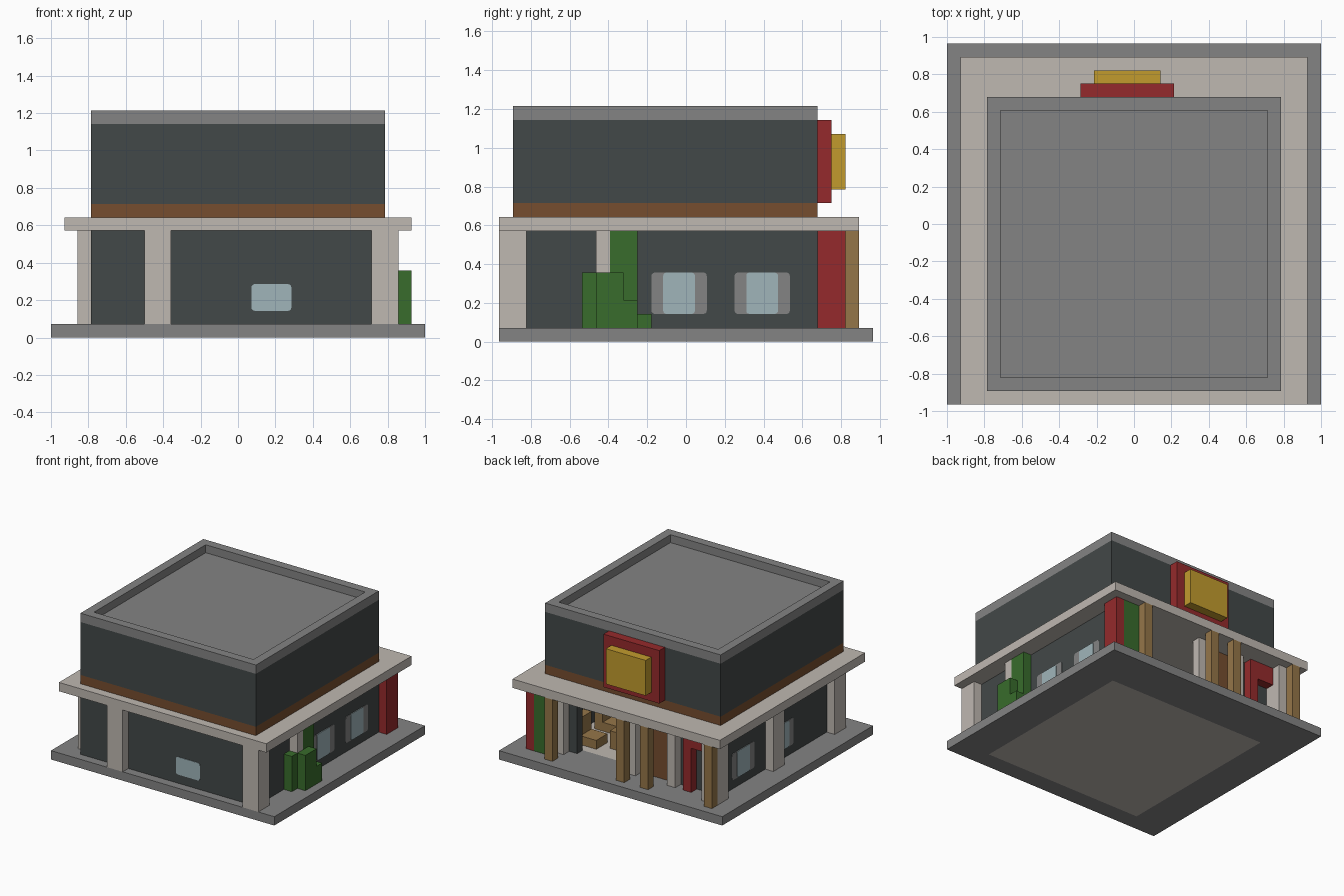
import bpy, bmesh
from mathutils import Vector

cube = bpy.data.objects.get("Cube")
if cube:
    bpy.data.objects.remove(cube, do_unlink=True)

# Everything sits on a regular block grid
U = 1 / 14
ORIGIN = Vector((-14 * U, -13.5 * U, 0))


def material(name, r, g, b):
    m = bpy.data.materials.new(name)
    m.use_nodes = True
    m.diffuse_color = (r, g, b, 1)
    m.node_tree.nodes["Principled BSDF"].inputs["Base Color"].default_value = (r, g, b, 1)
    return m


GREY = material("concrete grey", .23, .23, .23)
STONE = material("pale stone", .52, .48, .44)
DARK = material("dark slate", .055, .065, .065)
BROWN = material("brown wood", .18, .075, .028)
RED = material("red", .3, .023, .025)
GOLD = material("gold", .54, .33, .027)
GREEN = material("leaf green", .04, .15, .025)
GLASS = material("pale blue glass", .35, .46, .49)
TAN = material("tan wood", .3, .18, .066)


def box(name, mat, x, y, z, round_axis=None):
    """Block spanning grid ranges x, y, z; optionally rounded around one axis."""
    lo, hi = (ORIGIN + U * Vector((x[n], y[n], z[n])) for n in (0, 1))
    bm = bmesh.new()
    bmesh.ops.create_cube(bm, size=1)
    for v in bm.verts:
        v.co = (lo + hi) / 2 + v.co * (hi - lo)
    if round_axis is not None:
        edges = [e for e in bm.edges
                 if abs((e.verts[0].co - e.verts[1].co).normalized()[round_axis]) > .9]
        bmesh.ops.bevel(bm, geom=edges, offset=.018, segments=3, profile=.5, affect='EDGES')
    mesh = bpy.data.meshes.new(name)
    bm.to_mesh(mesh)
    bm.free()
    mesh.materials.append(mat)
    obj = bpy.data.objects.new(name, mesh)
    bpy.context.collection.objects.link(obj)
    return obj


def ring(name, mat, x, y, inner_x, inner_y, z):
    """Rectangular frame made of four strips."""
    box(name + "_front", mat, x, (y[0], inner_y[0]), z)
    box(name + "_back", mat, x, (inner_y[1], y[1]), z)
    box(name + "_right", mat, (x[0], inner_x[0]), inner_y, z)
    box(name + "_left", mat, (inner_x[1], x[1]), inner_y, z)


FULL = (1, 8)

# Pavement, interior floor and canopy
ring("pavement", GREY, (0, 28), (0, 27), (4, 24), (2, 22), (0, 1))
box("interior_floor", STONE, (4, 24), (2, 22), (0, 1))
box("canopy", STONE, (1, 27), (0, 26), (8, 9))

# Upper storey with recessed roof
box("upper_trim", BROWN, (3, 25), (1, 23), (9, 10))
box("upper_wall", DARK, (3, 25), (1, 23), (10, 15.9))
box("roof", GREY, (4, 24), (2, 22), (15.9, 16.1))
ring("parapet_base", DARK, (3, 25), (1, 23), (4, 24), (2, 22), (15.9, 16))
ring("parapet", GREY, (3, 25), (1, 23), (4, 24), (2, 22), (16, 17))

# Sign board with a plain raised panel
box("sign_board", RED, (10, 17), (23, 24), (10, 16))
box("sign_panel", GOLD, (11, 16), (24, 25), (11, 15))

# Ground floor walls
box("front_wall", DARK, (4, 24), (1, 2), FULL)
box("right_wall", DARK, (3, 4), (1, 23), FULL)
box("left_wall", DARK, (24, 25), (1, 23), FULL)
box("back_wall_entry", DARK, (4, 9), (22, 23), FULL)
box("back_wall_wood", BROWN, (9, 12), (22, 23), FULL)
box("back_wall_end", DARK, (21, 24), (22, 23), FULL)

# Stone pillars
for name, x, y in (
    ("front_pillar", (7, 9), (0, 1)),
    ("front_corner_pillar", (24, 26), (0, 2)),
    ("right_front_pillar", (2, 3), (2, 4)),
    ("right_middle_pillar", (2, 3), (13, 15)),
    ("left_pillar", (25, 26), (7, 8)),
    ("back_corner_pillar", (2, 4), (23, 25)),
    ("back_pillar_a", (8, 9), (23, 24)),
    ("back_pillar_b", (13, 14), (23, 24)),
    ("back_pillar_c", (22, 23), (23, 24)),
):
    box(name, STONE, x, y, FULL)

# Wooden posts along the back
for i in (2, 10, 13, 22):
    box("wooden_post", TAN, (i, i + 1), (25, 26), FULL)

# Red entrance frame and coloured corner
box("entrance_jamb", RED, (6, 7), (23, 24), (1, 6))
box("entrance_lintel", RED, (4, 7), (23, 24), (6, 8))
box("red_corner", RED, (25, 26), (23, 25), FULL)
box("green_panel", GREEN, (23, 25), (23, 25), FULL)

# Shrubs beside the left wall
for name, x, y, top in (
    ("shrub_front", (25, 26), (6, 7), 5),
    ("shrub_tall", (25, 26), (8, 10), 8),
    ("shrub_low", (25, 26), (10, 11), 2),
    ("shrub_outer", (26, 27), (7, 9), 5),
    ("shrub_step", (26, 27), (9, 10), 3),
):
    box(name, GREEN, x, y, (1, top))

# Windows as thin plates
box("front_window", GLASS, (15, 18), (.95, 1), (2, 4), 1)


def side_window(name, side, start):
    x = (25, 25.05) if side > 0 else (2.95, 3)
    pane_x = (25, 25.1) if side > 0 else (2.9, 3)
    box(name + "_frame", GREY, x, (start, start + 4), (2, 5), 0)
    box(name + "_pane", GLASS, pane_x, (start + .85, start + 3.15), (2, 5), 0)


side_window("left_window_front", 1, 11)
side_window("left_window_back", 1, 17)
side_window("right_window_front", -1, 10)
side_window("right_window_back", -1, 17)

# Benches and tables inside
for j in (9, 15, 19):
    box("bench_seat", TAN, (20, 22), (j, j + 2), (1, 2))
    box("bench_back", TAN, (22, 23), (j, j + 2), (1, 4))
    box("table", TAN, (18, 19), (j, j + 1), (1, 3))
